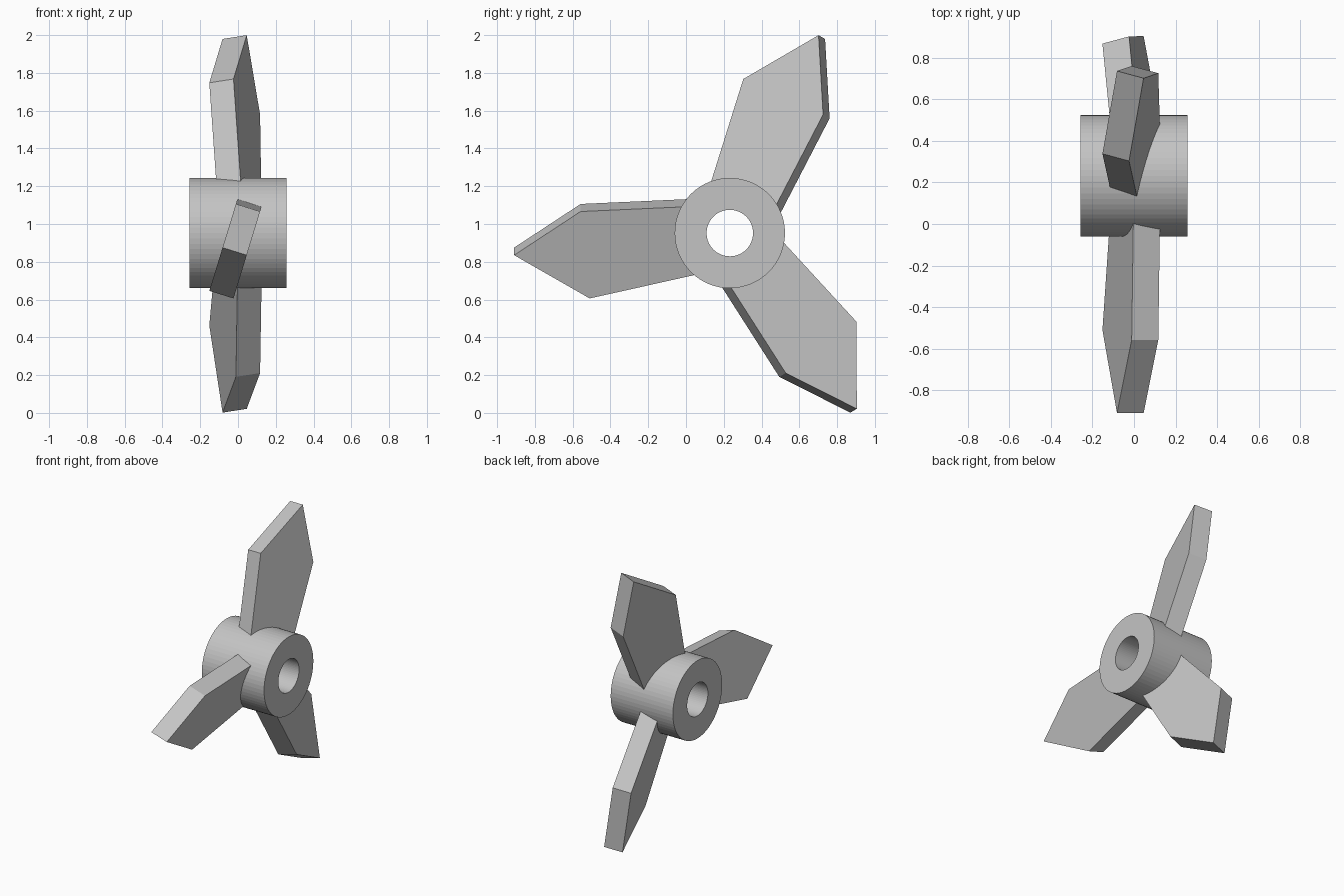
import bpy
import bmesh
from math import radians
from mathutils import Matrix, Vector

cube = bpy.data.objects.get("Cube")
if cube:
    bpy.data.objects.remove(cube, do_unlink=True)

CENTRE = Vector((0, 0.232, 0.952))
HALF_LENGTH, OUTER, BORE = 0.258, 0.292, 0.123
BLADES = 3

# Single plain grey finish
grey = bpy.data.materials.new("plain grey")
grey.use_nodes = True
colour = (0.55, 0.55, 0.55, 1)
grey.diffuse_color = colour
grey.node_tree.nodes["Principled BSDF"].inputs["Base Color"].default_value = colour


def add_object(name, bm):
    bmesh.ops.recalc_face_normals(bm, faces=bm.faces)
    mesh = bpy.data.meshes.new(name)
    bm.to_mesh(mesh)
    bm.free()
    mesh.materials.append(grey)
    obj = bpy.data.objects.new(name, mesh)
    obj.location = CENTRE
    bpy.context.collection.objects.link(obj)
    return obj


# Hub: a rectangular section spun around the x axis
bm = bmesh.new()
section = [bm.verts.new((x, 0, r)) for x, r in (
    (-HALF_LENGTH, BORE), (HALF_LENGTH, BORE),
    (HALF_LENGTH, OUTER), (-HALF_LENGTH, OUTER))]
edges = [bm.edges.new((section[i], section[(i + 1) % 4])) for i in range(4)]
bmesh.ops.spin(bm, geom=section + edges, axis=(1, 0, 0), cent=(0, 0, 0),
               angle=radians(360), steps=64, use_merge=True)
bmesh.ops.remove_doubles(bm, verts=bm.verts, dist=0.0005)
add_object("hub", bm)

# Blade: pointed outline (reach, height) on a pitched plane, given thickness
OUTLINE = [(0.15, 0.143), (0.79, 0.114), (1.142, -0.117),
           (0.742, -0.346), (0.15, -0.214)]
PITCH = 0.306                           # sideways shift per unit of height
THICKNESS = Vector((-0.128, 0, 0.04))   # square to the pitched plane


def add_blade(name, angle):
    bm = bmesh.new()
    face = bm.faces.new([bm.verts.new((0.082 + PITCH * h, -r, h))
                         for r, h in OUTLINE])
    extruded = bmesh.ops.extrude_face_region(bm, geom=[face], use_keep_orig=True)
    back = [v for v in extruded["geom"] if isinstance(v, bmesh.types.BMVert)]
    bmesh.ops.translate(bm, verts=back, vec=THICKNESS)
    bmesh.ops.rotate(bm, verts=bm.verts, cent=(0, 0, 0),
                     matrix=Matrix.Rotation(angle, 3, 'X'))
    add_object(name, bm)


for i, name in enumerate(("front_blade", "lower_blade", "upper_blade")):
    add_blade(name, radians(360 * i / BLADES))
